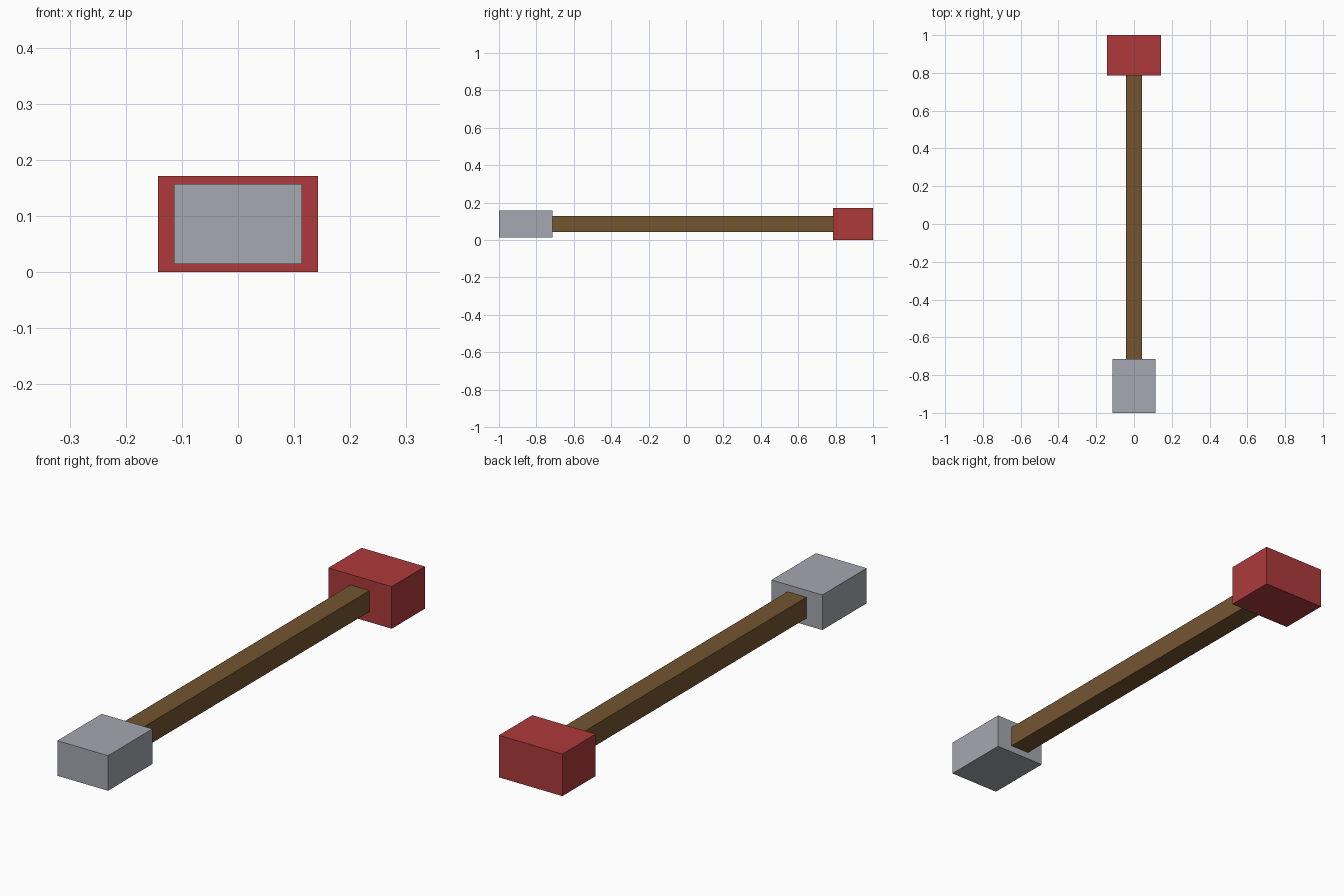
import bpy
import bmesh
from mathutils import Matrix, Vector

cube = bpy.data.objects.get("Cube")
if cube:
    bpy.data.objects.remove(cube, do_unlink=True)


def make_material(name, rgb):
    mat = bpy.data.materials.new(name)
    mat.use_nodes = True
    mat.diffuse_color = (*rgb, 1)
    bsdf = mat.node_tree.nodes["Principled BSDF"]
    bsdf.inputs["Base Color"].default_value = (*rgb, 1)
    return mat


def make_box(name, width, height, y_front, y_back, mat):
    """Box centred on the handle axis, running from y_front to y_back."""
    bm = bmesh.new()
    bmesh.ops.create_cube(bm, size=1, matrix=Matrix.Diagonal(
        (width, y_back - y_front, height, 1)))
    mesh = bpy.data.meshes.new(name)
    bm.to_mesh(mesh)
    bm.free()
    mesh.materials.append(mat)
    obj = bpy.data.objects.new(name, mesh)
    obj.location = Vector((0, (y_front + y_back) / 2, AXIS_Z))
    bpy.context.collection.objects.link(obj)
    return obj


AXIS_Z = 0.0857

wood = make_material("brown wood", (0.175, 0.089, 0.031))
steel = make_material("grey metal", (0.376, 0.392, 0.434))
red = make_material("red paint", (0.420, 0.042, 0.044))

# Square shaft, its back end seated just inside the red block
make_box("handle", 0.0857, 0.0857, -0.7143, 0.995, wood)
# Grey block at the front end
make_box("front_block", 0.2286, 0.1429, -1.0, -0.7143, steel)
# Larger red block at the back end
make_box("back_block", 0.2857, 0.1714, 0.7857, 1.0, red)
